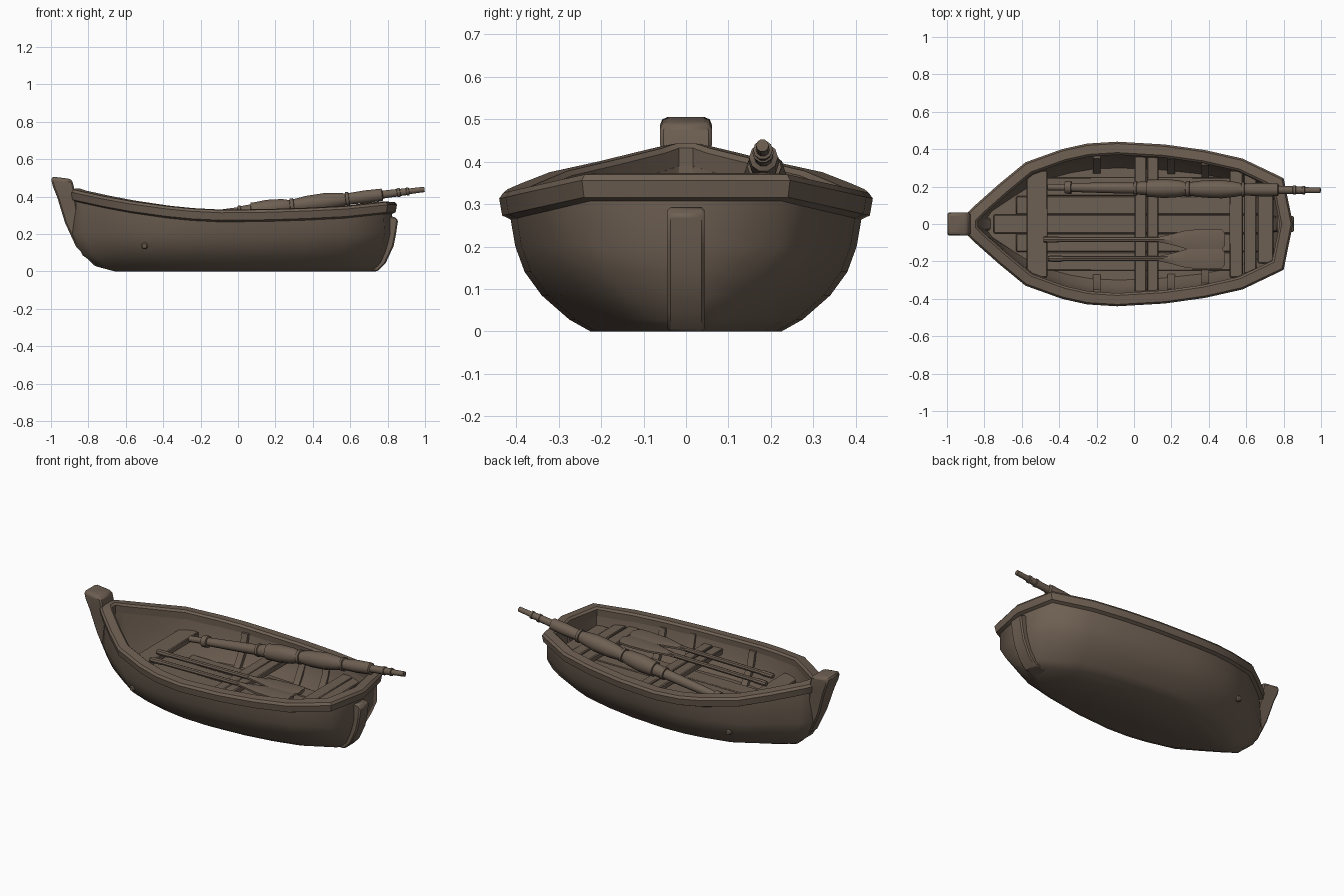
import bpy, bmesh, math
from mathutils import Vector

if "Cube" in bpy.data.objects:
    bpy.data.objects.remove(bpy.data.objects["Cube"])

wood = bpy.data.materials.new("weathered brown wood")
wood.diffuse_color = (0.155, 0.115, 0.085, 1)
wood.use_nodes = True
wood.node_tree.nodes["Principled BSDF"].inputs["Base Color"].default_value = wood.diffuse_color


def finish(name, bm, angle=35, bevel=0):
    bmesh.ops.remove_doubles(bm, verts=bm.verts, dist=0.0005)
    bmesh.ops.recalc_face_normals(bm, faces=bm.faces)
    me = bpy.data.meshes.new(name)
    bm.to_mesh(me)
    bm.free()
    me.materials.append(wood)
    ob = bpy.data.objects.new(name, me)
    bpy.context.collection.objects.link(ob)
    if bevel:
        m = ob.modifiers.new("soft edges", 'BEVEL')
        m.width, m.segments, m.limit_method = bevel, 1, 'ANGLE'
    bpy.ops.object.select_all(action='DESELECT')
    ob.select_set(True)
    bpy.context.view_layer.objects.active = ob
    bpy.ops.object.shade_smooth_by_angle(angle=math.radians(angle))
    return ob


def loft(name, rings, cap_start=False, cap_end=False, wrap=False, **kw):
    """Join closed rings of points into one skin."""
    bm = bmesh.new()
    vs = [[bm.verts.new(p) for p in r] for r in rings]
    n = len(vs[0])
    pairs = list(zip(vs, vs[1:])) + ([(vs[-1], vs[0])] if wrap else [])
    for a, b in pairs:
        for i in range(n):
            j = (i + 1) % n
            bm.faces.new((a[i], a[j], b[j], b[i]))
    if cap_start:
        bm.faces.new(vs[0])
    if cap_end:
        bm.faces.new(vs[-1])
    return finish(name, bm, **kw)


def box(name, x0, x1, y0, y1, z0, z1, bevel=0.005):
    rings = [[(x0, y0, z), (x1, y0, z), (x1, y1, z), (x0, y1, z)] for z in (z0, z1)]
    return loft(name, rings, True, True, bevel=bevel)


def lathe(name, a, b, profile, sides=10):
    """Turned part from a to b; profile holds (distance fraction, radius)."""
    a, b = Vector(a), Vector(b)
    q = (b - a).to_track_quat('Z', 'Y')
    rings = []
    for t, r in profile:
        c = a.lerp(b, t)
        rings.append([c + q @ Vector((r * math.cos(2 * math.pi * i / sides),
                                      r * math.sin(2 * math.pi * i / sides), 0))
                      for i in range(sides)])
    return loft(name, rings, True, True, angle=40)


# Half outline of the gunwale from bow to stern centre: x, half beam, top height
RIM = [(-.905, .045, .44), (-.85, .10, .428), (-.72, .215, .40), (-.58, .33, .375),
       (-.385, .40, .348), (-.25, .43, .335), (-.09, .44, .327), (.165, .425, .330),
       (.38, .395, .337), (.58, .35, .347), (.80, .245, .37), (.85, 0, .37)]


def mirrored(half):
    return list(half) + [(x, -y, z) for x, y, z in reversed(half[:-1])]


def rim_ring(d, dz):
    """Gunwale outline moved inward by d and shifted in height by dz."""
    full = [Vector((x, y)) for x, y, _ in mirrored(RIM)]
    out = []
    for i, (x, y, z) in enumerate(RIM):
        p = full[i]
        t0 = (p - full[i - 1]).normalized()
        t1 = (full[i + 1] - p).normalized()
        n0, n1 = Vector((t0.y, -t0.x)), Vector((t1.y, -t1.x))
        n = (n0 + n1).normalized()
        q = p + n * d / max(n.dot(n0), .6)
        last = i == len(RIM) - 1
        out.append((q.x, 0 if last else max(q.y, 0), z + dz))
    return out


def level_ring(z, bow, stern, mid, transom, bulge=.035, stem=1):
    """Half outline of the hull at one height."""
    out = []
    for x, y, _ in RIM[:-1]:
        s = (x + .905) / 1.705
        if x <= -.09:
            w = mid * (y / .44)
            if x < -.9:
                w *= stem
        else:
            w = mid - (mid - transom) * (.44 - y) / .195
        out.append((bow + (stern - bow) * s, w, z))
    return out + [(stern + bulge, 0, z)]


# Outer planking with curved transom
levels = [(0, -.66, .70, .225, .05), (.028, -.75, .73, .275, .08),
          (.085, -.83, .755, .34, .145), (.14, -.86, .772, .38, .185),
          (.20, -.885, .785, .402, .215)]
outer = [level_ring(*v) for v in levels] + [rim_ring(.026, -.058)]
loft("hull_planking", [mirrored(r) for r in outer], cap_start=True, angle=60)

# Inner lining down to the floor
floor = level_ring(.12, -.81, .72, .30, .165, .03, 0)
top = rim_ring(.066, -.03)
inner = []
for t, k in ((0, 0), (.3, .5), (.6, .8), (1, 1)):
    inner.append([(f[0] + (g[0] - f[0]) * k, f[1] + (g[1] - f[1]) * k,
                   f[2] + (g[2] - f[2]) * t) for f, g in zip(floor, top)])
loft("inner_lining", [mirrored(r) for r in inner], cap_start=True, angle=40)

# Gunwale rail all the way round
rail = [rim_ring(d, dz) for d, dz in ((.028, -.064), (.007, -.054), (0, -.014),
                                     (.010, 0), (.058, .003), (.07, -.008), (.068, -.05))]
loft("gunwale", [mirrored(r) for r in rail], wrap=True, angle=44)

# Stem post with raised head: outer x, z, inner x, z, half width
stem = [(-.66, 0, -.60, .03, .025), (-.765, .028, -.70, .06, .03),
        (-.865, .13, -.80, .15, .036), (-.925, .26, -.85, .27, .044),
        (-.968, .40, -.87, .40, .056), (-.99, .455, -.875, .44, .061),
        (-1, .495, -.885, .483, .061), (-.99, .506, -.90, .495, .05)]
loft("stem_post", [[(a, -w, b), (a, w, b), (c, w, d), (c, -w, d)]
                   for a, b, c, d, w in stem], True, True, bevel=.008)

# Stern post
post = [(.745, 0, .66), (.79, .045, .70), (.832, .135, .74), (.845, .2, .75),
        (.856, .275, .76), (.835, .292, .76)]
loft("stern_post", [[(a, -.044, z), (a, .044, z), (b, .044, z), (b, -.044, z)]
                    for a, z, b in post], True, True, bevel=.007)

# Floor boards
for i, (y, x0, x1) in enumerate([(0, -.75, .71), (.1, -.63, .69), (-.1, -.63, .69),
                                 (.2, -.48, .56), (-.2, -.48, .56)]):
    box(f"floor_board_{i}", x0, x1, y - .0495, y + .0495, .11, .137)

# Thwarts (cross seats) and stern bench
for name, x0, x1, w, z in [("bow_thwart", -.575, -.462, .285, .265),
                           ("mid_thwart_front", .003, .066, .365, .256),
                           ("mid_thwart_rear", .07, .13, .365, .26),
                           ("rear_thwart_front", .51, .582, .285, .272),
                           ("rear_thwart_rear", .587, .655, .265, .276),
                           ("stern_bench", .66, .745, .21, .265)]:
    box(name, x0, x1, -w, w, z - .035, z)

# Side ribs and hull pegs on both sides
for s in (1, -1):
    side = 'left' if s > 0 else 'right'
    for i, (x, w) in enumerate([(-.2, .36), (.2, .357), (.38, .325)]):
        rings = [[(x - .02, s * (w - a), z), (x + .02, s * (w - a), z),
                  (x + .02, s * (w + b), z), (x - .02, s * (w + b), z)]
                 for a, b, z in ((.09, -.045, .12), (.065, -.02, .16), (.03, .005, .22),
                                 (.01, .015, .3))]
        loft(f"rib_{i}_{side}", rings, True, True)
    lathe(f"bow_peg_{side}", (-.5, s * .25, .14), (-.5, s * .312, .135),
          [(0, .018), (.9, .018), (1, .012)], 8)

# Pair of oars lying over the seats
outline = [(.13, .013), (.2, .028), (.28, .05), (.40, .057), (.47, .054), (.487, .03)]
for i, (y, x0) in enumerate([(-.083, -.485), (-.185, -.46)]):
    lathe(f"oar_shaft_{i}", (x0, y, .279), (.22, y, .288),
          [(0, .014), (.03, .017), (.1, .017), (.12, .014), (1, .014)], 8)
    loft(f"oar_blade_{i}", [[(x, y - w, z - .006), (x, y, z - .013), (x, y + w, z - .006),
                             (x, y + w, z + .005), (x, y, z + .013), (x, y - w, z + .005)]
                            for x, w in outline for z in (.286 + .014 * x,)], True, True)

# Furled sail bound on its mast, leaning over the stern rail
shape = [(-.46, .018), (-.37, .018), (-.368, .034), (-.335, .034), (-.333, .024),
         (-.15, .028), (0, .030), (.002, .038), (.016, .038), (.018, .034), (.07, .037),
         (.072, .046), (.09, .046), (.16, .051), (.24, .045), (.278, .034), (.28, .042),
         (.298, .042), (.30, .036), (.37, .046), (.47, .049), (.54, .040), (.575, .033),
         (.577, .040), (.592, .040), (.594, .032), (.68, .036), (.77, .034), (.775, .022),
         (.85, .021), (.852, .025), (.866, .025), (.868, .020), (.9, .020), (.902, .023),
         (.914, .023), (.916, .016), (.997, .015)]
lathe("furled_sail_on_mast", (-.46, .197, .257), (.997, .18, .438),
      [((x + .46) / 1.457, r) for x, r in shape])
